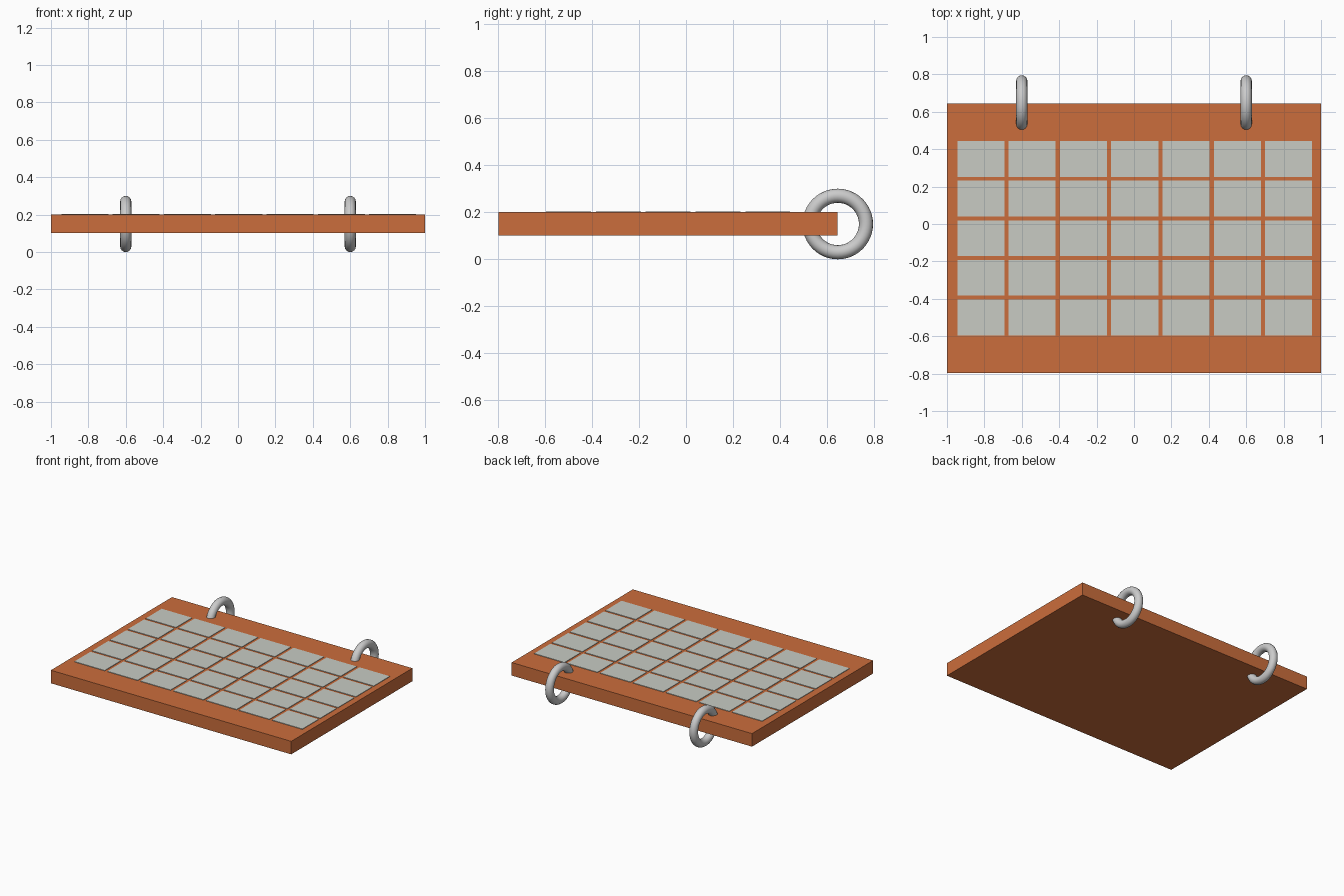
import bpy
import math

if "Cube" in bpy.data.objects:
    bpy.data.objects.remove(bpy.data.objects["Cube"])


def material(name, color):
    mat = bpy.data.materials.new(name)
    mat.diffuse_color = color
    mat.use_nodes = True
    mat.node_tree.nodes["Principled BSDF"].inputs["Base Color"].default_value = mat.diffuse_color
    return mat


def box(name, center, size, mat):
    bpy.ops.mesh.primitive_cube_add(size=1, location=center)
    obj = bpy.context.object
    obj.name = name
    obj.scale = size
    bpy.ops.object.transform_apply(location=False, rotation=False, scale=True)
    obj.data.materials.append(mat)
    return obj


orange = material("orange_board", (0.6, 0.155, 0.045, 1))
pale = material("pale_grey", (0.58, 0.6, 0.55, 1))

# Calendar board
box("board", (0, -0.076, 0.151), (2.0, 1.44, 0.098), orange)

# Day squares: five weeks of seven days, slightly raised
for row in range(5):
    for col in range(7):
        x = 0.004 + (col - 3) * 0.2743
        y = -0.076 + (2 - row) * 0.2118
        box(f"day_square_{row + 1}_{col + 1}", (x, y, 0.1985),
            (0.252, 0.191, 0.011), pale)

# Binder rings looped through the back edge
for side, x in (("left", -0.6), ("right", 0.6)):
    bpy.ops.mesh.primitive_torus_add(
        major_radius=0.12, minor_radius=0.03,
        major_segments=48, minor_segments=16,
        location=(x, 0.645, 0.15), rotation=(0, math.pi / 2, 0))
    ring = bpy.context.object
    ring.name = f"{side}_ring"
    bpy.ops.object.shade_smooth_by_angle()
